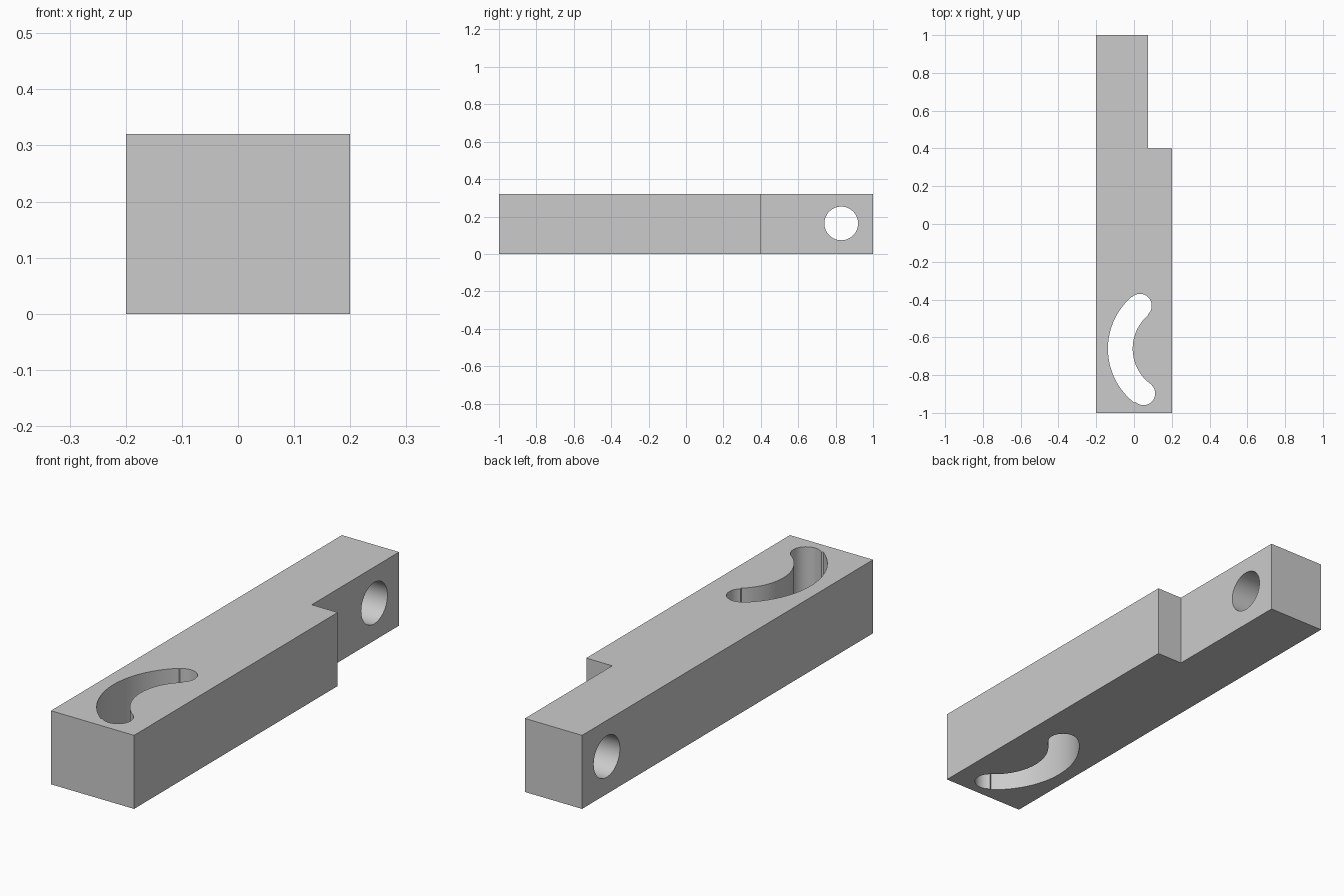
import bpy
import bmesh
from math import sin, cos, radians
from mathutils import Matrix, Vector

if "Cube" in bpy.data.objects:
    bpy.data.objects.remove(bpy.data.objects["Cube"], do_unlink=True)

HEIGHT = 0.32

grey = bpy.data.materials.new("plain grey")
grey.use_nodes = True
colour = (0.6, 0.6, 0.6, 1)
grey.diffuse_color = colour
grey.node_tree.nodes["Principled BSDF"].inputs["Base Color"].default_value = colour


def arc(cx, cy, r, start, end, steps):
    """Points along a circular arc, angles in degrees."""
    angles = [radians(start + (end - start) * i / steps) for i in range(steps + 1)]
    return [(cx + r * cos(a), cy + r * sin(a)) for a in angles]


def prism(name, outline, z0, z1, matrix=Matrix()):
    """Extrude a flat outline from z0 to z1, then place it."""
    bm = bmesh.new()
    base = bm.faces.new([bm.verts.new((x, y, z0)) for x, y in outline])
    top = bmesh.ops.extrude_face_region(bm, geom=[base])["geom"]
    verts = [v for v in top if isinstance(v, bmesh.types.BMVert)]
    bmesh.ops.translate(bm, verts=verts, vec=(0, 0, z1 - z0))
    bm.transform(matrix)
    bmesh.ops.recalc_face_normals(bm, faces=bm.faces[:])
    mesh = bpy.data.meshes.new(name)
    bm.to_mesh(mesh)
    bm.free()
    mesh.materials.append(grey)
    obj = bpy.data.objects.new(name, mesh)
    bpy.context.collection.objects.link(obj)
    return obj


# Bar with a thinner tongue at the back
bar = prism("slotted_bar", [(-0.2, -1), (0.2, -1), (0.2, 0.4), (0.075, 0.4),
                            (0.075, 1), (-0.2, 1)], 0, HEIGHT)

# Curved slot: outer arc, front cap, inner arc, rear cap
sx, sy = 0.225, -0.66
slot = (arc(sx, sy, 0.363, 131, 232, 40)
        + arc(0.05, -0.897, 0.062, 228, 405, 20)
        + arc(sx, sy, 0.232, 234, 131, 40)
        + arc(0.032, -0.432, 0.062, -48, 132, 20))
slot_cutter = prism("slot_cutter", slot, -0.1, HEIGHT + 0.1)

# Round cross hole through the tongue
sideways = Matrix.Translation(Vector((0, 0.83, 0.163))) @ Matrix.Rotation(radians(90), 4, "Y")
hole_cutter = prism("hole_cutter", arc(0, 0, 0.09, 0, 354.375, 63), -0.4, 0.4, sideways)

bpy.ops.object.select_all(action="DESELECT")
bpy.context.view_layer.objects.active = bar
bar.select_set(True)
for cutter in (slot_cutter, hole_cutter):
    cutter.hide_render = True
    cut = bar.modifiers.new(cutter.name, "BOOLEAN")
    cut.operation = "DIFFERENCE"
    cut.solver = "EXACT"
    cut.object = cutter
    bpy.ops.object.modifier_apply(modifier=cut.name)
    bpy.data.objects.remove(cutter, do_unlink=True)

bpy.ops.object.shade_smooth_by_angle(angle=radians(30))
